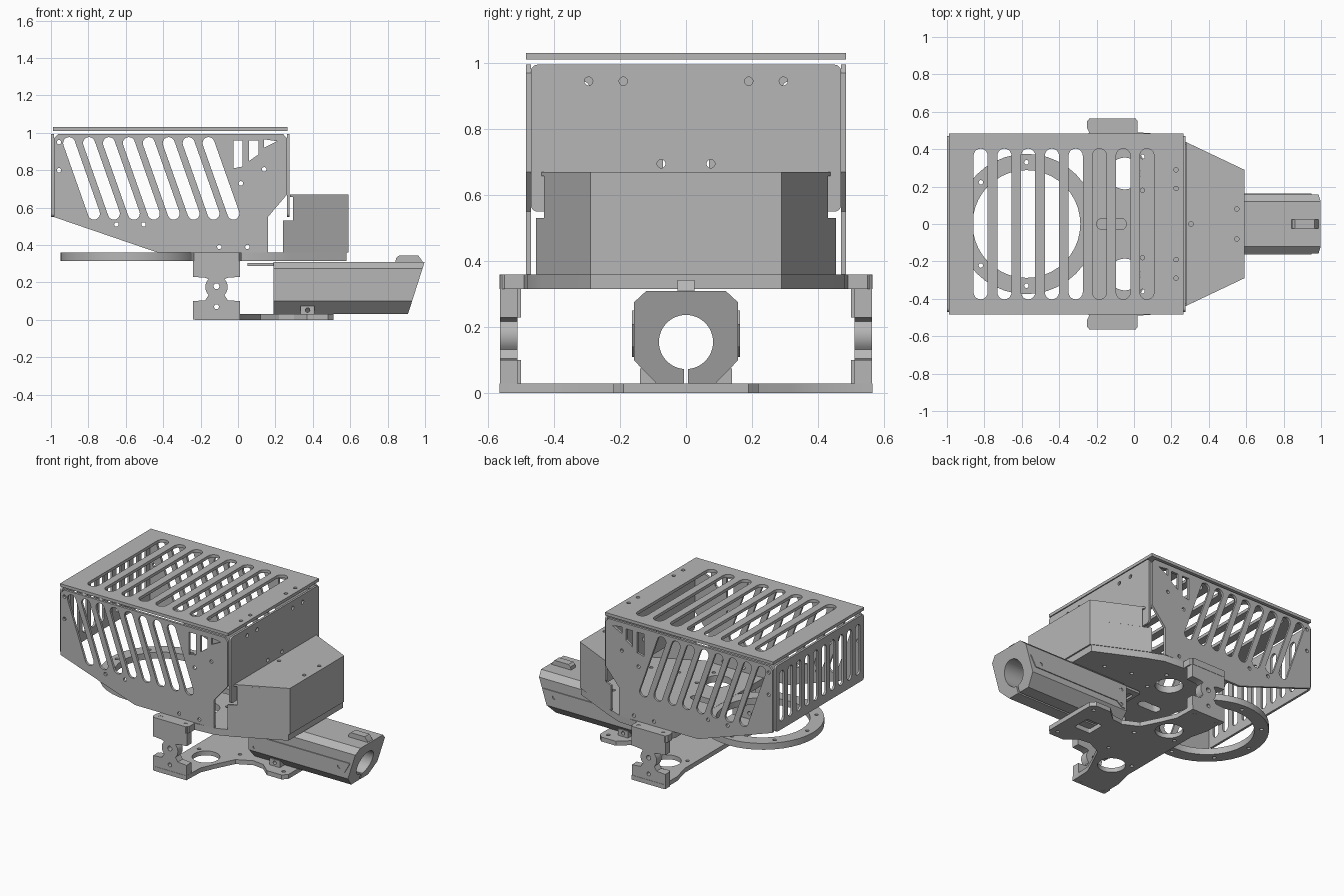
import bpy, bmesh
from math import sin, cos, pi, hypot

cube = bpy.data.objects.get("Cube")
if cube:
    bpy.data.objects.remove(cube)

grey = bpy.data.materials.new("satin grey")
grey.use_nodes = True
grey.diffuse_color = (0.47, 0.47, 0.47, 1)
grey.node_tree.nodes["Principled BSDF"].inputs["Base Color"].default_value = (0.47, 0.47, 0.47, 1)


def arc(cx, cy, r, a0=0.0, a1=2 * pi, n=32):
    return [(cx + r * cos(a0 + (a1 - a0) * i / n), cy + r * sin(a0 + (a1 - a0) * i / n))
            for i in range(n + (abs(a1 - a0) < 6.28))]


def hole(cx, cy, r=0.012):
    return arc(cx, cy, r, n=12 if r < 0.03 else 40)


def slot(a, b, r):
    """Rounded slot between two centre points."""
    dx, dy = b[0] - a[0], b[1] - a[1]
    d = hypot(dx, dy)
    t = pi / 2 if abs(dx) < 1e-6 and dy > 0 else None
    if t is None:
        from math import atan2
        t = atan2(dy, dx)
    return arc(*b, r, t - pi / 2, t + pi / 2, 10) + arc(*a, r, t + pi / 2, t + 3 * pi / 2, 10)


def mirror(half):
    """Close a half outline by reflecting it across v = 0."""
    return half + [(u, -v) for u, v in reversed(half)]


def plate(name, plane, lo, hi, outline, holes=()):
    """Sheet cut from an outline with holes, spanning lo..hi across the plane."""
    cu = bpy.data.curves.new(name, 'CURVE')
    cu.dimensions, cu.fill_mode, cu.extrude = '2D', 'BOTH', (hi - lo) / 2
    for pts in [outline, *holes]:
        sp = cu.splines.new('POLY')
        sp.points.add(len(pts) - 1)
        for p, (u, v) in zip(sp.points, pts):
            p.co = (u, v, 0, 1)
        sp.use_cyclic_u = True
    tmp = bpy.data.objects.new(name + "_curve", cu)
    bpy.context.collection.objects.link(tmp)
    dg = bpy.context.evaluated_depsgraph_get()
    me = bpy.data.meshes.new_from_object(tmp.evaluated_get(dg))
    bpy.data.objects.remove(tmp)
    mid = (lo + hi) / 2
    for v in me.vertices:
        u, w, d = v.co
        v.co = {'xy': (u, w, d + mid), 'xz': (u, mid - d, w), 'yz': (d + mid, u, w)}[plane]
    bm = bmesh.new()
    bm.from_mesh(me)
    bmesh.ops.remove_doubles(bm, verts=bm.verts, dist=1e-5)
    bmesh.ops.recalc_face_normals(bm, faces=bm.faces)
    bm.to_mesh(me)
    bm.free()
    me.name = name
    me.materials.clear()
    me.materials.append(grey)
    for p in me.polygons:
        p.material_index = 0
    ob = bpy.data.objects.new(name, me)
    bpy.context.collection.objects.link(ob)
    bpy.ops.object.select_all(action='DESELECT')
    ob.select_set(True)
    bpy.context.view_layer.objects.active = ob
    bpy.ops.object.shade_smooth_by_angle(angle=0.5)
    return ob


def rect(u0, u1, v0, v1, c=0.0):
    if not c:
        return [(u0, v0), (u1, v0), (u1, v1), (u0, v1)]
    return (arc(u1 - c, v0 + c, c, -pi / 2, 0, 5) + arc(u1 - c, v1 - c, c, 0, pi / 2, 5)
            + arc(u0 + c, v1 - c, c, pi / 2, pi, 5) + arc(u0 + c, v0 + c, c, pi, 1.5 * pi, 5))


# Slotted top cover
plate("top_cover", 'xy', 1.01, 1.03, rect(-0.99, 0.265, -0.485, 0.485),
      [slot((-0.82 + 0.127 * i, -0.365), (-0.82 + 0.127 * i, 0.365), 0.038) for i in range(8)]
      + [hole(0.225, y) for y in (-0.29, -0.19, 0.19, 0.29)])

# Side panels with slanted vents
side = [(-0.985, 0.55), (-0.43, 0.36), (0.16, 0.36), (0.16, 0.55), (0.262, 0.67),
        (0.262, 0.97), (0.24, 0.995), (-0.96, 0.995), (-0.985, 0.97)]
vents = [slot((-0.903 + 0.1065 * i, 0.945), (-0.77 + 0.1065 * i, 0.568), 0.032) for i in range(8)]
vents += [[(-0.025, 0.81), (0.025, 0.82), (0.025, 0.96), (-0.025, 0.96)],
          [(0.06, 0.85), (0.11, 0.885), (0.11, 0.96), (0.06, 0.96)],
          [(0.14, 0.92), (0.21, 0.955), (0.14, 0.965)]]
vents += [hole(*p) for p in ((-0.957, 0.95), (-0.957, 0.8), (0.14, 0.805), (0.015, 0.73),
                             (-0.65, 0.51), (-0.505, 0.51), (-0.1, 0.39), (0.05, 0.39))]
for tag, s in (("left", 1), ("right", -1)):
    plate(tag + "_side_panel", 'xz', s * 0.477 - 0.008, s * 0.477 + 0.008, side, vents)

# End panels
plate("front_end_panel", 'yz', 0.262, 0.276, rect(-0.47, 0.47, 0.55, 0.995, 0.02),
      [hole(s * y, z, 0.013) for s in (1, -1) for y, z in ((0.295, 0.945), (0.19, 0.945), (0.075, 0.695))])
plate("vented_end_panel", 'yz', -1.0, -0.985, rect(-0.47, 0.47, 0.55, 0.995, 0.02),
      [slot((y, 0.63), (y, 0.92), 0.025) for y in [-0.405 + 0.09 * i for i in range(10)]])

# Upper base plate and the ring carried behind it
upper = [(-0.25, 0.0), (-0.25, 0.47), (-0.24, 0.49), (-0.25, 0.51), (-0.25, 0.55), (-0.235, 0.565),
         (0.005, 0.565), (0.02, 0.55), (0.02, 0.49), (0.16, 0.48), (0.27, 0.437), (0.58, 0.29)]
plate("upper_base_plate", 'xy', 0.315, 0.36, mirror(upper),
      [slot((-0.17, 0), (-0.07, 0), 0.03)]
      + [f for s in (1, -1) for f in (hole(-0.05, s * 0.27, 0.085), hole(-0.205, s * 0.535, 0.015),
                                      hole(-0.02, s * 0.535, 0.015), hole(0.045, s * 0.36),
                                      hole(0.045, s * 0.18), hole(0.22, s * 0.24), hole(0.4, s * 0.2))])
plate("base_ring", 'xy', 0.316, 0.359, hole(-0.575, 0, 0.375),
      [hole(-0.575, 0, 0.288)]
      + [hole(-0.575 + 0.33 * cos(a), 0.33 * sin(a)) for a in (pi / 2, 2.4, pi, 3.88, 1.5 * pi)])

# Lower plate with side arms and a forward tongue
lower = [(-0.2, 0.0), (-0.2, 0.3), (-0.23, 0.42), (-0.23, 0.565), (0.01, 0.565), (0.015, 0.42),
         (0.06, 0.32), (0.12, 0.2), (0.22, 0.15), (0.3, 0.16), (0.37, 0.22), (0.48, 0.22), (0.51, 0.19)]
plate("lower_base_plate", 'xy', 0, 0.03, mirror(lower),
      [f for s in (1, -1) for f in (hole(-0.05, s * 0.27, 0.085), hole(0.46, s * 0.17),
                                    hole(0.1, s * 0.12), hole(-0.15, s * 0.2),
                                    hole(-0.2, s * 0.535), hole(-0.03, s * 0.535))]
      + [rect(0.3, 0.42, -0.06, 0.06, 0.01)])

# Waisted spacer brackets joining the plates on both sides
waist = [(-0.24, 0.001), (0.01, 0.001), (0.01, 0.1), (-0.055, 0.105)]
waist += arc(-0.115, 0.175, 0.06, -pi / 4, pi / 4, 8)
waist += [(-0.055, 0.225), (0.012, 0.23), (0.012, 0.358), (-0.24, 0.358), (-0.24, 0.23), (-0.175, 0.225)]
waist += arc(-0.115, 0.175, 0.06, 3 * pi / 4, 5 * pi / 4, 8) + [(-0.175, 0.105), (-0.24, 0.1)]
for tag, s in (("left", 1), ("right", -1)):
    y = s * 0.537
    plate(tag + "_spacer", 'xz', y - 0.026, y + 0.026, waist,
          [hole(-0.115, 0.18, 0.016), hole(-0.115, 0.07, 0.013)])
    for part, z0, z1 in (("lower", 0.03, 0.1), ("upper", 0.23, 0.315)):
        inner = s * 0.5
        plate(f"{tag}_{part}_spacer_foot", 'xz', min(inner, y), max(inner, y),
              rect(-0.23, -0.17, z0, z1))


# Tapered electronics housing made from folded sheet
def folded(x, y):
    return mirror([(x, y), (0.59, 0.29)]) + mirror([(x, y - 0.014), (0.578, 0.278)])[::-1]


plate("housing_lower_wall", 'xy', 0.36, 0.53, folded(0.24, 0.455))
plate("housing_upper_wall", 'xy', 0.53, 0.66, folded(0.295, 0.43))
plate("housing_lid", 'xy', 0.658, 0.67, mirror([(0.278, 0.438), (0.59, 0.29)]),
      [hole(0.55, 0.08), hole(0.55, -0.08), hole(0.305, 0)])

# Bored barrel housing with chamfered edges, a bottom slit and a raked end
body = [(0.006, 0.03), (0.09, 0.03), (0.158, 0.1), (0.158, 0.275), (0.12, 0.31)]
body += [(-y, z) for y, z in reversed(body)]
body += arc(0, 0.155, 0.082, 1.5 * pi - 0.075, -pi / 2 + 0.075, 48)
barrel = plate("barrel_housing", 'yz', 0.19, 1.0, body)
for v in barrel.data.vertices:
    if v.co.x > 0.9:
        v.co.x = 0.998 - (0.31 - v.co.z) * 0.32

# Side rails, clamp lugs, sight and rear tongue of the barrel housing
rail = [(0.205, 0.25), (0.23, 0.25), (0.27, 0.21), (0.95, 0.21), (0.91, 0.14), (0.27, 0.14), (0.23, 0.11), (0.205, 0.11)]
for tag, s in (("left", 1), ("right", -1)):
    y = s * 0.16
    plate(tag + "_rail", 'xz', y - 0.004, y + 0.004, rail,
          [hole(0.87, 0.17), hole(0.235, 0.23, 0.01), hole(0.235, 0.13, 0.01)])
    y = s * 0.11
    plate(tag + "_clamp_lug", 'xz', y - 0.03, y + 0.03, rect(0.335, 0.41, 0.025, 0.075),
          [hole(0.372, 0.052)])
plate("sight_block", 'xz', -0.025, 0.025,
      [(0.84, 0.3), (0.99, 0.3), (0.985, 0.315), (0.965, 0.343), (0.86, 0.343), (0.845, 0.33)])
plate("rear_tongue", 'xy', 0.287, 0.303, rect(0.05, 0.2, -0.12, 0.12, 0.01),
      [slot((0.09, -0.06), (0.09, 0.06), 0.02)])
